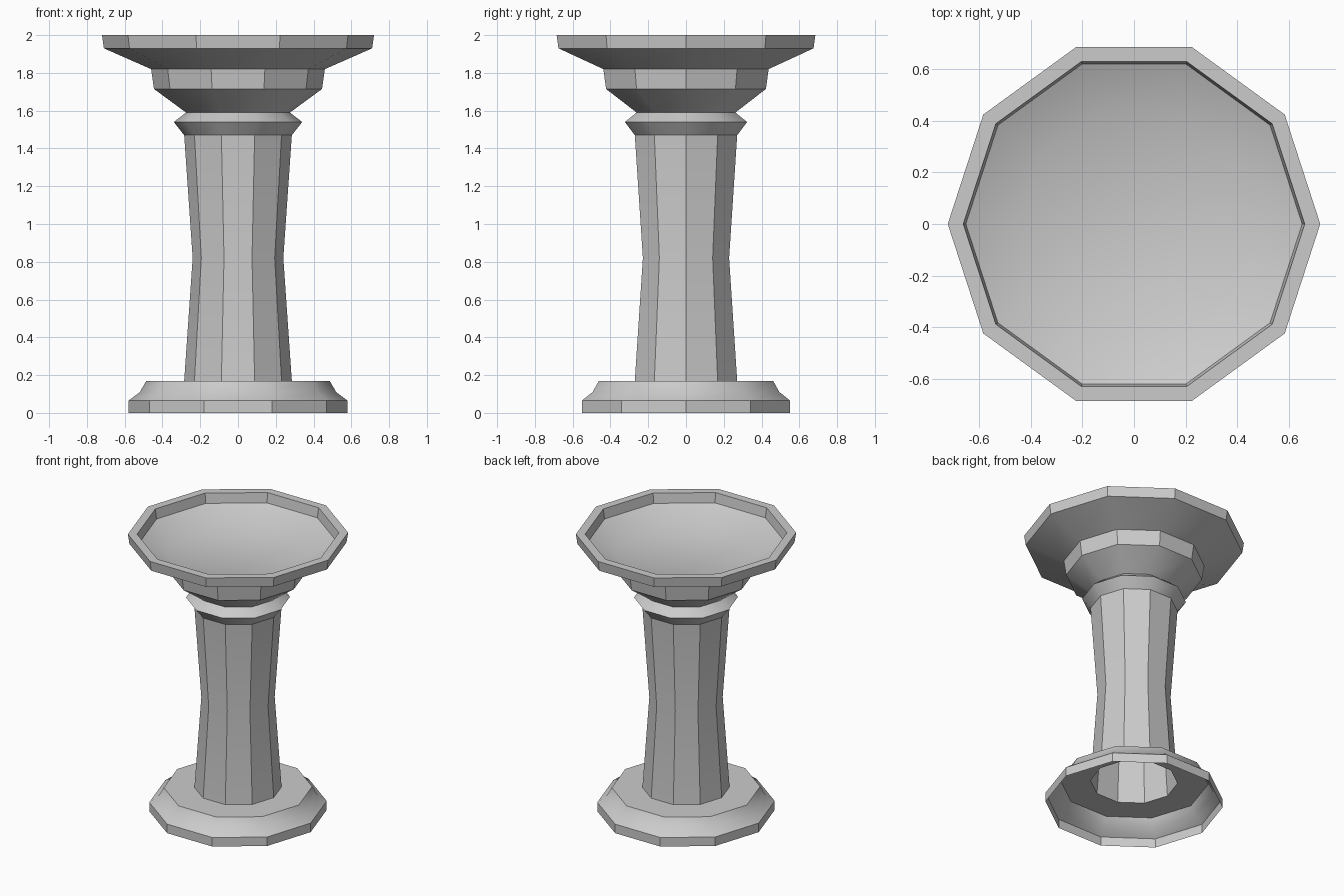
import bpy, bmesh
from math import cos, sin, pi, radians

if "Cube" in bpy.data.objects:
    bpy.data.objects.remove(bpy.data.objects["Cube"])

SIDES = 10


def lathe(name, profile, cap_end=False):
    """Ten-sided shell swept from (radius, height) points, listed bottom to top along the outside."""
    bm = bmesh.new()
    rings = [[bm.verts.new((r * cos(2 * pi * i / SIDES), r * sin(2 * pi * i / SIDES), z))
              for i in range(SIDES)] for r, z in profile]
    for low, high in zip(rings, rings[1:]):
        for i in range(SIDES):
            j = (i + 1) % SIDES
            bm.faces.new((low[i], low[j], high[j], high[i]))
    if cap_end:
        bm.faces.new(rings[-1])
    mesh = bpy.data.meshes.new(name)
    bm.to_mesh(mesh)
    bm.free()
    obj = bpy.data.objects.new(name, mesh)
    bpy.context.collection.objects.link(obj)
    bpy.ops.object.select_all(action='DESELECT')
    obj.select_set(True)
    bpy.context.view_layer.objects.active = obj
    bpy.ops.object.shade_smooth_by_angle(angle=radians(33))
    return obj


# Hollow foot, open underneath, with a concave flare
lathe("base", [(0.58, 0), (0.58, 0.065), (0.52, 0.11), (0.485, 0.17), (0.285, 0.17)])

# Waisted hollow column
lathe("column", [(0.285, 0.17), (0.24, 0.82), (0.285, 1.47)])

# Pointed ring below the bowl
lathe("collar", [(0.285, 1.47), (0.34, 1.54), (0.275, 1.59)])

# Stepped bowl with rim, inner wall and flat floor
lathe("bowl", [(0.275, 1.59), (0.445, 1.715), (0.46, 1.82), (0.71, 1.93), (0.72, 2.0),
               (0.66, 2.0), (0.65, 1.93), (0.45, 1.84)], cap_end=True)
